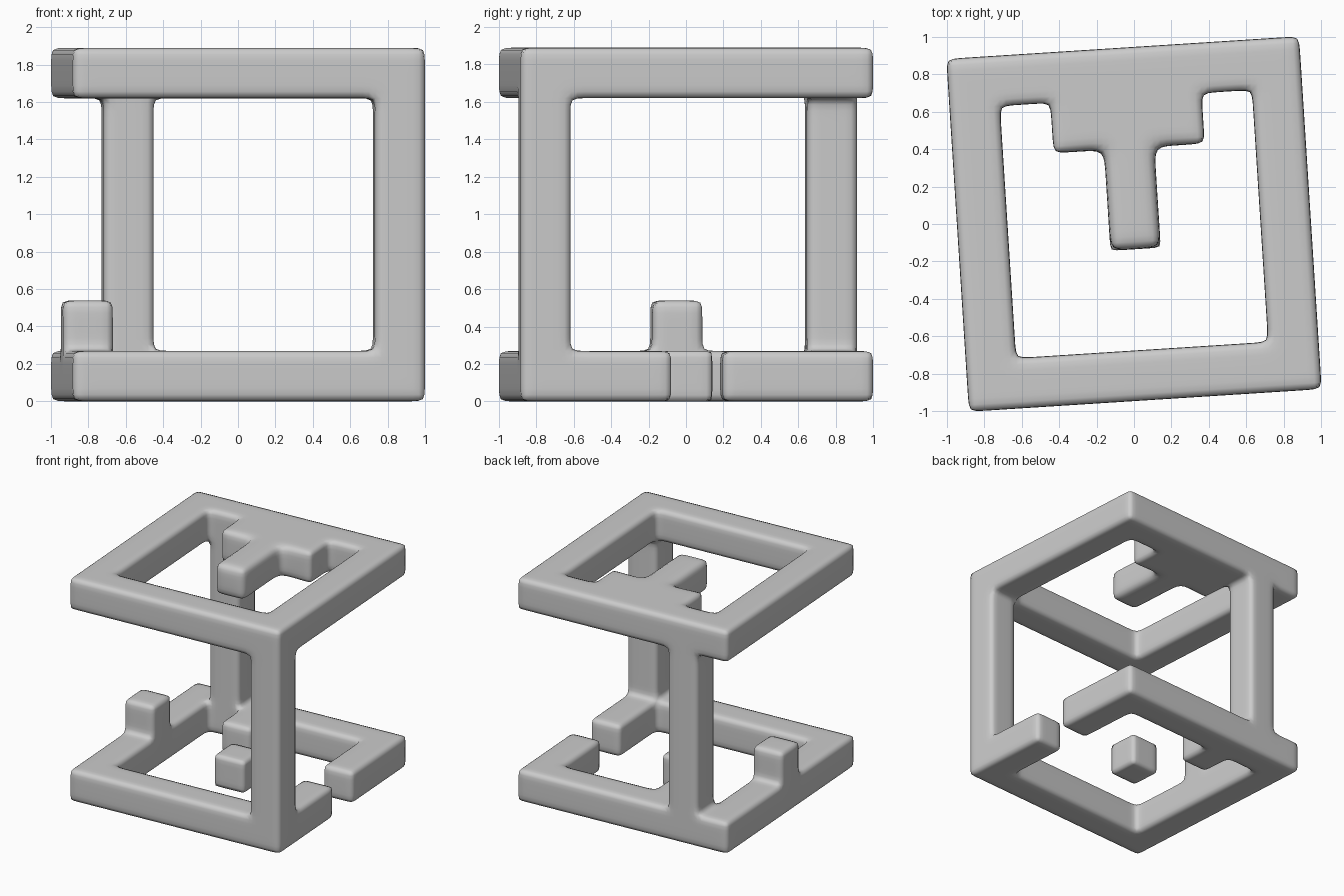
import bpy, bmesh, math
from mathutils import Vector

if "Cube" in bpy.data.objects:
    bpy.data.objects.remove(bpy.data.objects["Cube"])

CELL = 0.27              # the model sits on a 7 x 7 x 7 grid of cells
TURN = math.radians(3.67)
N = 7


def block(xs, ys, zs):
    return {(x, y, z) for x in xs for y in ys for z in zs}


def square_ring(z):
    full = block(range(N), range(N), [z])
    return full - block(range(1, N - 1), range(1, N - 1), [z])


def build(name, cells, soft=(), passes=8):
    """Outer skin of a set of grid cells, subdivided and smoothed into rounded bars."""
    bm = bmesh.new()
    for c in sorted(cells):
        for axis in range(3):
            for side in (-1, 1):
                near = list(c)
                near[axis] += side
                if tuple(near) in cells:
                    continue
                n = Vector((0, 0, 0))
                n[axis] = side
                u = Vector((0, 0, 0))
                u[(axis + 1) % 3] = 1
                v = n.cross(u)
                mid = Vector(c) + Vector((0.5, 0.5, 0.5)) + n / 2
                quad = [mid + (a * u + b * v) / 2
                        for a, b in ((-1, -1), (1, -1), (1, 1), (-1, 1))]
                bm.faces.new([bm.verts.new(((p.x - N / 2) * CELL, (p.y - N / 2) * CELL,
                                            p.z * CELL)) for p in quad])
    bmesh.ops.remove_doubles(bm, verts=bm.verts, dist=0.001)
    bmesh.ops.recalc_face_normals(bm, faces=bm.faces)
    mesh = bpy.data.meshes.new(name)
    bm.to_mesh(mesh)
    bm.free()
    mesh.polygons.foreach_set("use_smooth", [True] * len(mesh.polygons))
    ob = bpy.data.objects.new(name, mesh)
    bpy.context.collection.objects.link(ob)
    ob.rotation_euler.z = TURN

    sub = ob.modifiers.new("divide", 'SUBSURF')
    sub.subdivision_type = 'SIMPLE'
    sub.levels = sub.render_levels = 3
    smooth = ob.modifiers.new("round", 'SMOOTH')
    smooth.factor = 0.5
    smooth.iterations = passes
    if soft:
        group = ob.vertex_groups.new(name="soft")
        for vert in mesh.vertices:
            g = [vert.co.x / CELL + N / 2, vert.co.y / CELL + N / 2, vert.co.z / CELL]
            if any(all(c[i] - 0.01 <= g[i] <= c[i] + 1.01 for i in range(3)) for c in soft):
                group.add([vert.index], 1.0, 'REPLACE')
        extra = ob.modifiers.new("round_tongue", 'SMOOTH')
        extra.factor = 0.5
        extra.iterations = 8
        extra.vertex_group = "soft"
    return ob


# Top ring with a stepped tongue growing from the back bar
tongue = block([2, 3, 4], [5], [6]) | block([3], [3, 4], [6])
top = square_ring(6) | tongue

# Bottom ring with a gap on the right, a stub at the back and a raised knob on the left
bottom = square_ring(0) - {(6, 3, 0)}
bottom |= {(2, 5, 0), (0, 3, 1)}

# Posts: front right corner, and one cell in from the back left corner
posts = block([6], [0], range(1, 6)) | block([1], [6], range(1, 6))

build("open_cube_frame", top | bottom | posts, soft=block([3], [3, 4], [6]))

# Loose cube in the middle of the floor
build("loose_cube", {(3, 3, 0)}, passes=4)
